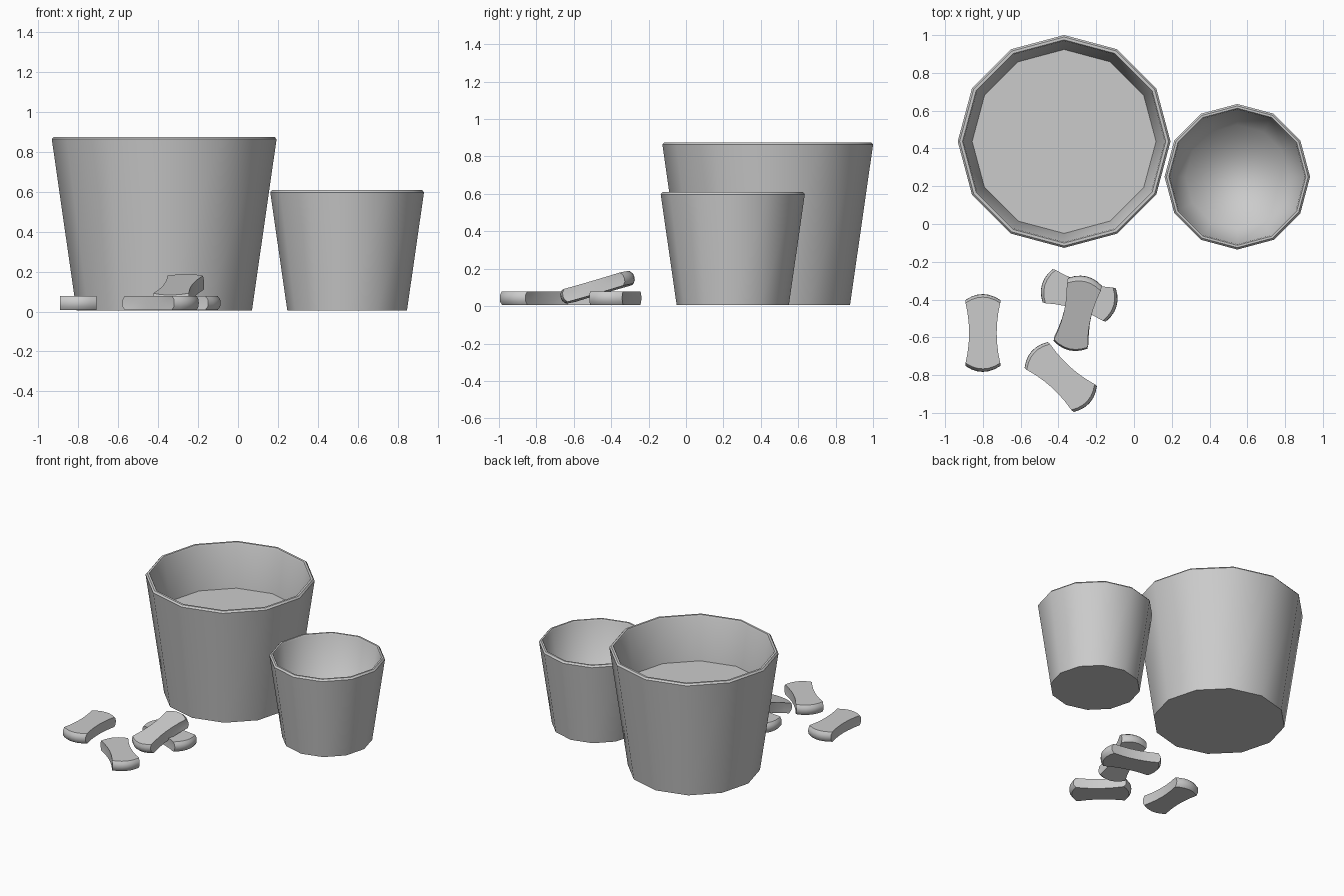
import bpy, bmesh, math
from mathutils import Matrix

cube = bpy.data.objects.get("Cube")
if cube:
    bpy.data.objects.remove(cube, do_unlink=True)

clay = bpy.data.materials.new("light_grey")
clay.use_nodes = True
GREY = (0.6, 0.6, 0.6, 1)
clay.diffuse_color = GREY
clay.node_tree.nodes["Principled BSDF"].inputs["Base Color"].default_value = GREY


def finish(bm, name, matrix, angle=35):
    bmesh.ops.recalc_face_normals(bm, faces=bm.faces)
    mesh = bpy.data.meshes.new(name)
    bm.to_mesh(mesh)
    bm.free()
    mesh.materials.append(clay)
    obj = bpy.data.objects.new(name, mesh)
    bpy.context.collection.objects.link(obj)
    obj.matrix_world = matrix
    bpy.ops.object.select_all(action='DESELECT')
    obj.select_set(True)
    bpy.context.view_layer.objects.active = obj
    bpy.ops.object.shade_smooth_by_angle(angle=math.radians(angle))
    return obj


def loft(rings):
    """Skin a stack of closed rings and cap both ends."""
    bm = bmesh.new()
    loops = [[bm.verts.new(p) for p in ring] for ring in rings]
    for a, b in zip(loops, loops[1:]):
        for i in range(len(a)):
            j = (i + 1) % len(a)
            bm.faces.new((a[i], a[j], b[j], b[i]))
    bm.faces.new(loops[0][::-1])
    bm.faces.new(loops[-1])
    return bm


def circle(r, z, sides=12):
    return [(r * math.cos(math.tau * i / sides), r * math.sin(math.tau * i / sides), z)
            for i in range(sides)]


def tub(name, x, y, bottom, top, height, wall, floor):
    """Tapered twelve-sided tub with a softened rim."""
    slope = (top - bottom) / height
    lip = 0.012
    profile = [(bottom, 0), (top - slope * lip, height - lip), (top - lip, height),
               (top - wall + lip / 2, height), (top - wall, height - lip),
               (top - wall - slope * (height - floor), floor)]
    return finish(loft([circle(r, z) for r, z in profile]), name,
                  Matrix.Translation((x, y, 0.006)))


# Large tub filled part way, and small empty tub
tub("large_tub", -0.37, 0.437, 0.44, 0.565, 0.87, 0.033, 0.555)
small = tub("small_tub", 0.547, 0.25, 0.30, 0.387, 0.604, 0.03, 0.03)

# Soften the join between the small tub's inner wall and floor
for edge in small.data.edges:
    zs = [small.data.vertices[v].co.z for v in edge.vertices]
    if all(abs(z - 0.03) < 0.001 for z in zs):
        edge.use_edge_sharp = False
for face in small.data.polygons:
    face.use_smooth = True


def biscuit_ring(z, inset):
    """Waisted outline with bowed ends, long along x."""
    half, steps = [], 6
    for i in range(steps + 1):                      # bowed end
        t = 2 * i / steps - 1
        half.append((0.175 - inset + 0.031 * (1 - t * t), 0.092 * t))
    for i in range(1, steps):                       # waisted side
        t = 1 - 2 * i / steps
        half.append(((0.175 - inset) * t, 0.073 + 0.019 * t * t))
    return [(s * x, s * y, z) for s in (1, -1) for x, y in half]


def biscuit(name, x, y, z, heading, pitch=0):
    layers = [(-0.036, 0.016), (-0.018, 0.002), (0, 0), (0.018, 0.002), (0.036, 0.016)]
    matrix = (Matrix.Translation((x, y, z))
              @ Matrix.Rotation(math.radians(heading), 4, 'Z')
              @ Matrix.Rotation(math.radians(-pitch), 4, 'Y'))
    finish(loft([biscuit_ring(h, inset) for h, inset in layers]), name, matrix)


# Scattered biscuits, one leaning on another
biscuit("biscuit_left", -0.80, -0.577, 0.043, 90)
biscuit("biscuit_under", -0.29, -0.378, 0.043, -17)
biscuit("biscuit_leaning", -0.298, -0.473, 0.101, 77, 16)
biscuit("biscuit_front", -0.388, -0.81, 0.043, -42)
